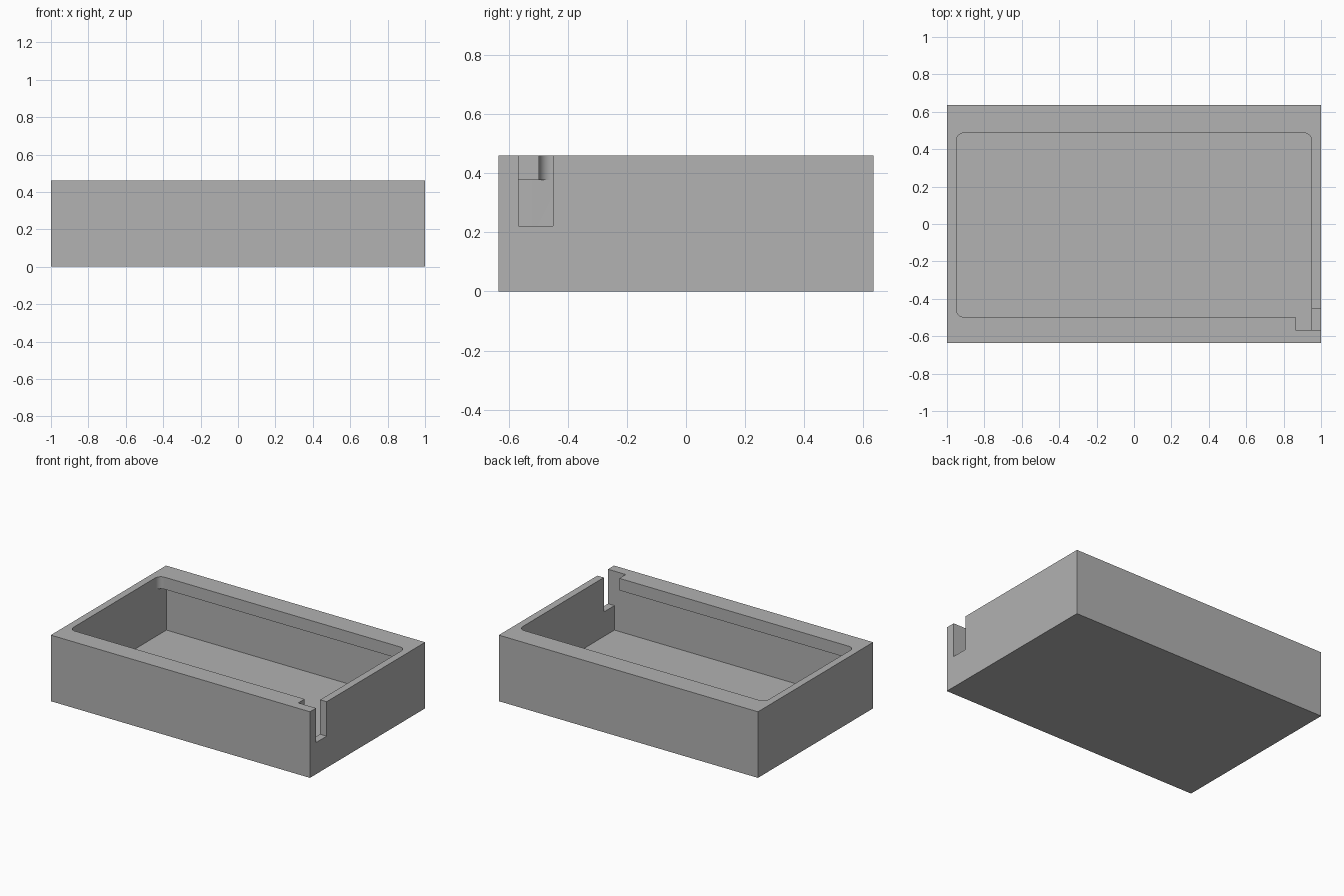
import bpy
import math

if "Cube" in bpy.data.objects:
    bpy.data.objects.remove(bpy.data.objects["Cube"], do_unlink=True)

WIDTH, DEPTH, HEIGHT = 2.0, 1.27, 0.461
INNER_X, INNER_Y = 0.95, 0.568
FLOOR, LIP_BOTTOM = 0.05, 0.377
ABOVE = HEIGHT + 0.2


def prism(name, outline, z0, z1):
    """Extrude a counter-clockwise outline from z0 to z1."""
    n = len(outline)
    verts = [(x, y, z) for z in (z0, z1) for x, y in outline]
    faces = [tuple(reversed(range(n))), tuple(range(n, 2 * n))]
    faces += [(i, (i + 1) % n, (i + 1) % n + n, i + n) for i in range(n)]
    mesh = bpy.data.meshes.new(name)
    mesh.from_pydata(verts, [], faces)
    obj = bpy.data.objects.new(name, mesh)
    bpy.context.collection.objects.link(obj)
    return obj


def rectangle(x0, x1, y0, y1, radius=0.0, steps=8):
    """Rectangle outline, with rounded corners if a radius is given."""
    if not radius:
        return [(x0, y0), (x1, y0), (x1, y1), (x0, y1)]
    centres = rectangle(x0 + radius, x1 - radius, y0 + radius, y1 - radius)
    points = []
    for corner, (cx, cy) in enumerate(centres):
        for i in range(steps + 1):
            a = math.pi + (corner + i / steps) * math.pi / 2
            points.append((cx + radius * math.cos(a), cy + radius * math.sin(a)))
    return points


def cut(target, cutter):
    """Subtract the cutter and throw it away."""
    cutter.hide_render = True
    mod = target.modifiers.new("cut", "BOOLEAN")
    mod.operation = "DIFFERENCE"
    mod.solver = "EXACT"
    mod.object = cutter
    bpy.context.view_layer.objects.active = target
    bpy.ops.object.modifier_apply(modifier=mod.name)
    bpy.data.objects.remove(cutter, do_unlink=True)


# Outer block
case = prism("open_case", rectangle(-WIDTH / 2, WIDTH / 2, -DEPTH / 2, DEPTH / 2), 0, HEIGHT)

# Main cavity, running under the front and back lips
cut(case, prism("cavity", rectangle(-INNER_X, INNER_X, -INNER_Y, INNER_Y), FLOOR, LIP_BOTTOM))

# Rounded opening between the lips
cut(case, prism("opening", rectangle(-INNER_X, INNER_X, -0.498, 0.487, 0.042),
                LIP_BOTTOM - 0.1, ABOVE))

# Cable notch through the side wall and the end of the front lip
cut(case, prism("notch", rectangle(0.863, 1.2, -INNER_Y, -0.451), 0.221, ABOVE))

# Plain grey plastic
grey = bpy.data.materials.new("grey_plastic")
grey.use_nodes = True
colour = (0.445, 0.445, 0.445, 1)
grey.diffuse_color = colour
grey.node_tree.nodes["Principled BSDF"].inputs["Base Color"].default_value = colour
case.data.materials.clear()
case.data.materials.append(grey)

# Smooth the rounded corners only
bpy.ops.object.select_all(action="DESELECT")
case.select_set(True)
bpy.context.view_layer.objects.active = case
bpy.ops.object.shade_smooth_by_angle(angle=math.radians(25))
